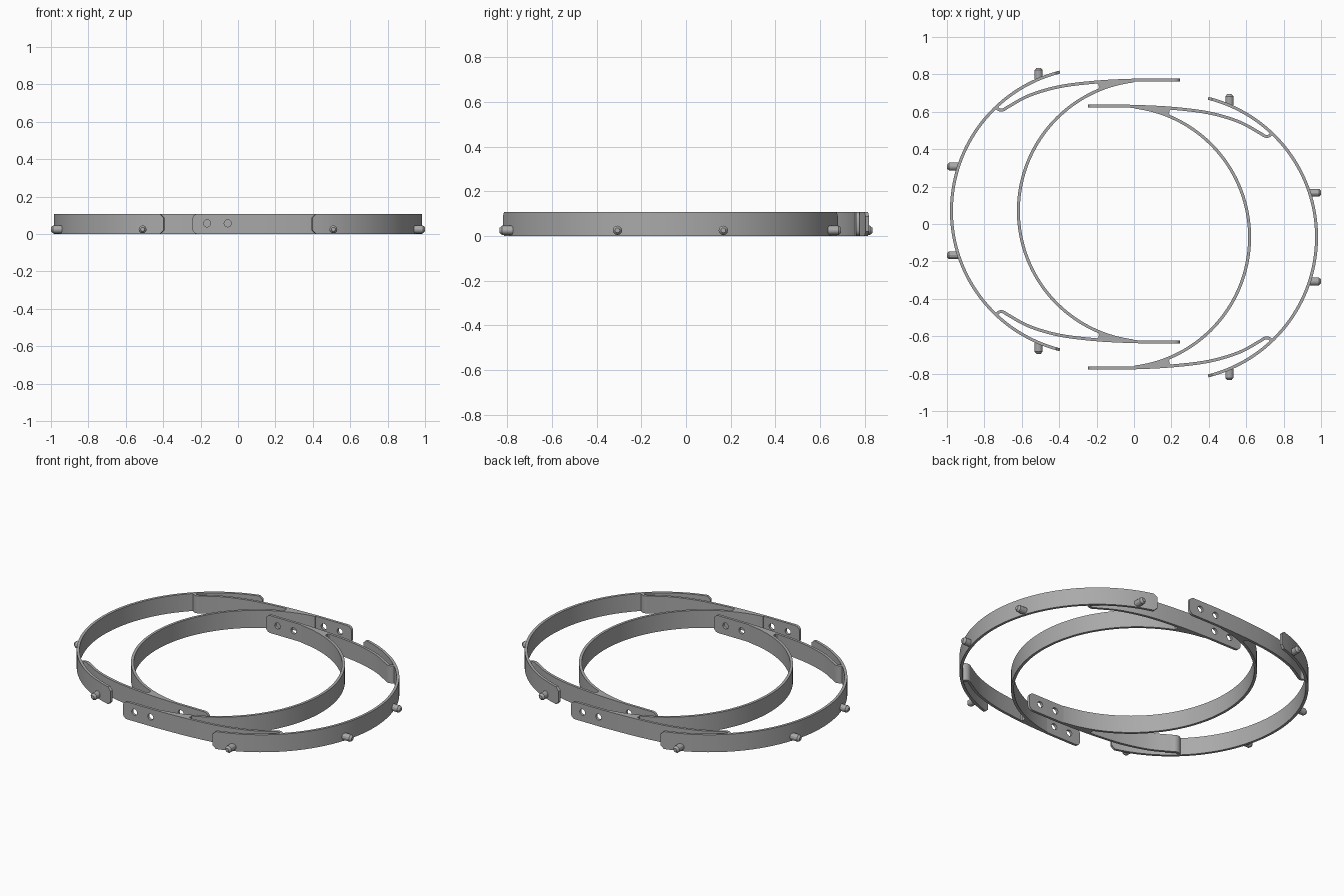
import bpy, bmesh, math
from mathutils import Vector, Matrix

if "Cube" in bpy.data.objects:
    bpy.data.objects.remove(bpy.data.objects["Cube"])

H, T = 0.108, 0.016          # band height and thickness
OFF = 0.07                   # each half is shifted this far along y

steel = bpy.data.materials.new("grey")
steel.diffuse_color = (0.4, 0.4, 0.4, 1)
steel.use_nodes = True
steel.node_tree.nodes["Principled BSDF"].inputs["Base Color"].default_value = steel.diffuse_color


def finish(name, bm, half):
    """Place the part in its half (0 = left, 1 = right, turned 180 degrees)."""
    bmesh.ops.recalc_face_normals(bm, faces=bm.faces)
    bm.transform(Matrix.Rotation(math.pi * half, 4, 'Z') @ Matrix.Translation((0, OFF, 0)))
    me = bpy.data.meshes.new(name)
    bm.to_mesh(me)
    bm.free()
    me.materials.append(steel)
    ob = bpy.data.objects.new(name, me)
    bpy.context.collection.objects.link(ob)
    return ob


def smooth(ob):
    bpy.ops.object.select_all(action='DESELECT')
    ob.select_set(True)
    bpy.context.view_layer.objects.active = ob
    bpy.ops.object.shade_smooth_by_angle(angle=math.radians(30))


def ribbon(path):
    """Upright strip along (x, y, inset); inset trims the top and bottom edges."""
    bm = bmesh.new()
    rings = []
    for i, (x, y, c) in enumerate(path):
        a, b = path[max(i - 1, 0)], path[min(i + 1, len(path) - 1)]
        t = Vector((b[0] - a[0], b[1] - a[1])).normalized()
        n = Vector((-t.y, t.x)) * T / 2
        rings.append([bm.verts.new((x + s * n.x, y + s * n.y, z))
                      for s, z in ((1, c), (1, H - c), (-1, H - c), (-1, c))])
    for r, q in zip(rings, rings[1:]):
        for k in range(4):
            bm.faces.new((r[k], r[(k + 1) % 4], q[(k + 1) % 4], q[k]))
    bm.faces.new(rings[0])
    bm.faces.new(rings[-1])
    return bm


def arc(cx, r, a0, a1, n):
    return [(cx + r * math.cos(math.radians(a0 + (a1 - a0) * i / n)),
             r * math.sin(math.radians(a0 + (a1 - a0) * i / n)), 0) for i in range(n + 1)]


def spline(pts, n=6):
    out = []
    for i in range(len(pts) - 1):
        p = [Vector(pts[min(max(i + k, 0), len(pts) - 1)]) for k in (-1, 0, 1, 2)]
        for j in range(n):
            t = j / n
            v = 0.5 * (2 * p[1] + (p[2] - p[0]) * t + (2 * p[0] - 5 * p[1] + 4 * p[2] - p[3]) * t * t
                       + (3 * p[1] - p[0] - 3 * p[2] + p[3]) * t ** 3)
            out.append((v.x, v.y, 0))
    return out + [(*pts[-1], 0)]


def cylinder(r1, r2, depth, start, direction, n):
    """Closed cylinder or cone from a start point along a direction."""
    bm = bmesh.new()
    d = Vector(direction)
    m = Matrix.Translation(Vector(start) + d * depth / 2) @ d.to_track_quat('Z', 'Y').to_matrix().to_4x4()
    bmesh.ops.create_cone(bm, cap_ends=True, segments=n, radius1=r1, radius2=r2, depth=depth, matrix=m)
    return bm


# arm centreline: hook at the outer band, sweeping into the flat tab
ARM = spline([(-0.737, 0.556), (-0.722, 0.541), (-0.70, 0.540), (-0.67, 0.558), (-0.56, 0.617),
              (-0.40, 0.664), (-0.20, 0.689), (0.0, 0.699), (0.12, 0.70), (0.215, 0.70)])
ARM += [(0.228, 0.70, 0.003), (0.238, 0.70, 0.011), (0.245, 0.70, 0.025)]


def arm_y(x):
    for a, b in zip(ARM[14:], ARM[15:]):
        if a[0] <= x <= b[0]:
            return a[1] + (b[1] - a[1]) * (x - a[0]) / (b[0] - a[0])


for half, side in enumerate(("left", "right")):
    # outer band with chamfered free ends
    outer = arc(-0.211, 0.765, 105.6, 254.4, 72)
    outer = arc(-0.211, 0.765, 104, 104, 1)[:1] + outer + arc(-0.211, 0.765, 256, 256, 1)[:1]
    outer[0] = (*outer[0][:2], 0.02)
    outer[-1] = (*outer[-1][:2], 0.02)
    smooth(finish(side + "_outer_band", ribbon(outer), half))

    # inner band
    smooth(finish(side + "_inner_band", ribbon(arc(0.082, 0.70, 97, 263, 80)), half))

    for s, end in ((1, "back"), (-1, "front")):
        # arm and tab, with two drilled holes
        arm = finish(f"{side}_{end}_arm", ribbon([(x, s * y, c) for x, y, c in ARM]), half)
        for x in (0.055, 0.165):
            cut = finish("hole_cutter", cylinder(0.019, 0.019, 0.1, (x, s * 0.70 - 0.05, 0.057), (0, 1, 0), 20), half)
            cut.hide_render = True
            cut.hide_set(True)
            mod = arm.modifiers.new("hole", 'BOOLEAN')
            mod.operation, mod.object, mod.solver = 'DIFFERENCE', cut, 'EXACT'
        smooth(arm)

        # solid web between arm and inner band, with a hollowed end
        xs = [-0.205 + 0.2 * i / 10 for i in range(11)]
        top = [(x, arm_y(x)) for x in xs]
        low = [(x, math.sqrt(0.49 - (x - 0.082) ** 2)) for x in xs]
        mid = [(-0.19, low[0][1] + 0.013), (-0.188, 0.5 * (low[0][1] + top[0][1])), (-0.19, top[0][1] - 0.013)]
        bm = bmesh.new()
        f = bm.faces.new([bm.verts.new((x, s * y, 0)) for x, y in low[::-1] + mid + top])
        ext = bmesh.ops.extrude_face_region(bm, geom=[f])
        bmesh.ops.translate(bm, vec=(0, 0, H),
                            verts=[v for v in ext["geom"] if isinstance(v, bmesh.types.BMVert)])
        finish(f"{side}_{end}_web", bm, half)

        # pegs with chamfered tips
        for tag, p, d in (("end_peg", (-0.51, s * 0.705, 0.025), (0, s, 0)),
                          ("side_peg", (-0.94, s * 0.237, 0.025), (-1, 0, 0))):
            n = 12
            finish(f"{side}_{end}_{tag}", cylinder(0.021, 0.021, 0.048, p, d, n), half)
            tip = Vector(p) + Vector(d) * 0.048
            finish(f"{side}_{end}_{tag}_tip", cylinder(0.021, 0.011, 0.012, tip, d, n), half)
